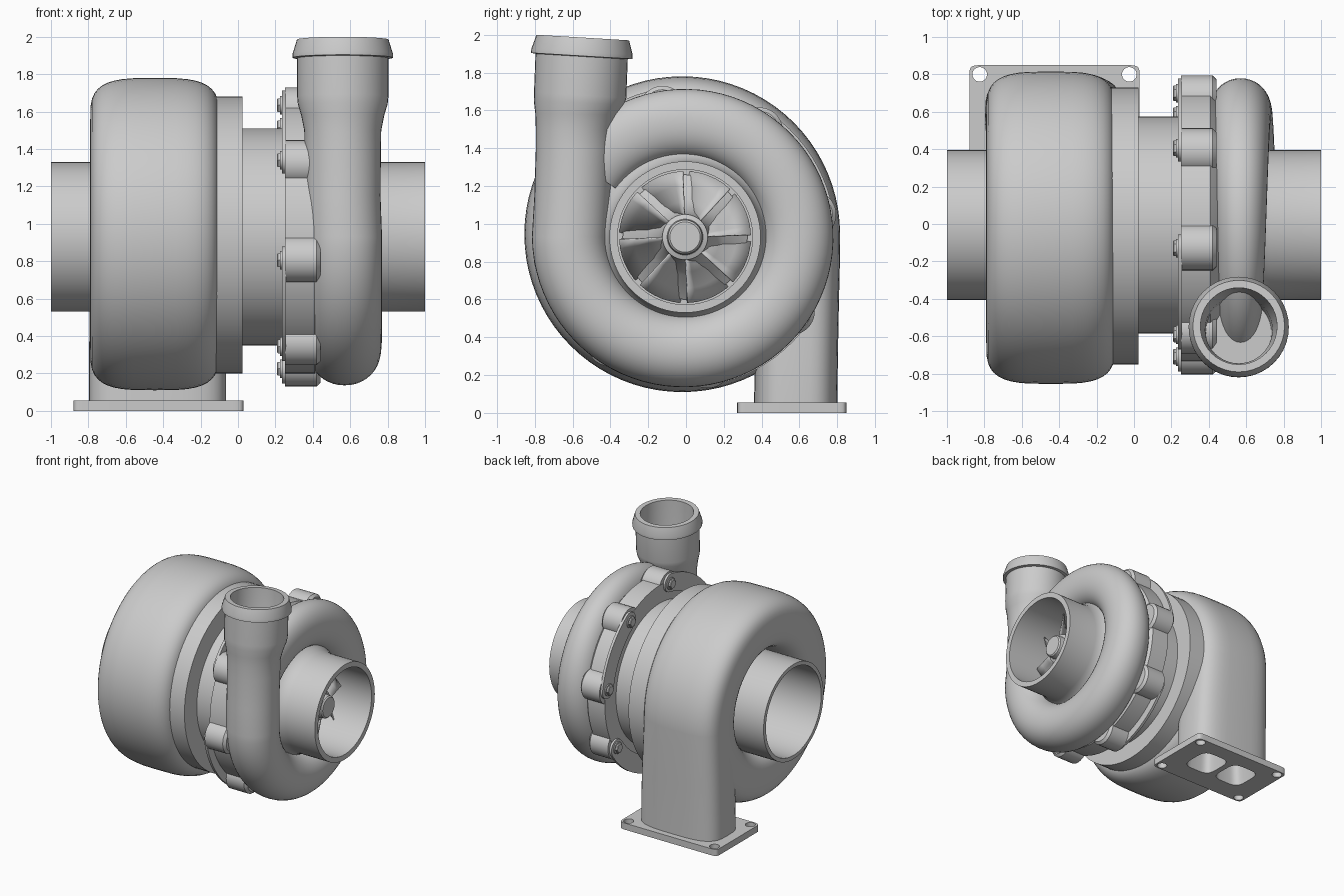
import bpy, bmesh
from math import sin, cos, pi, radians
from mathutils import Vector

if "Cube" in bpy.data.objects:
    bpy.data.objects.remove(bpy.data.objects["Cube"])

CY, CZ = -0.005, 0.93          # shaft axis


def finish(name, bm, angle=35):
    bmesh.ops.recalc_face_normals(bm, faces=bm.faces)
    me = bpy.data.meshes.new(name)
    bm.to_mesh(me)
    bm.free()
    me.shade_smooth()
    me.set_sharp_from_angle(angle=radians(angle))
    ob = bpy.data.objects.new(name, me)
    bpy.context.collection.objects.link(ob)
    return ob


def loft(name, rings, loop=False, angle=35):
    """Skin a list of equal-length point rings; cap the ends unless looped."""
    bm = bmesh.new()
    vs = [[bm.verts.new(p) for p in r] for r in rings]
    n = len(vs[0])
    for a, b in zip(vs, vs[1:] + (vs[:1] if loop else [])):
        for i in range(n):
            j = (i + 1) % n
            bm.faces.new((a[i], a[j], b[j], b[i]))
    if not loop:
        bm.faces.new(vs[0])
        bm.faces.new(vs[-1])
    return finish(name, bm, angle)


def lathe(name, prof, cy=CY, cz=CZ, seg=72):
    """Revolve (x, radius) points about the x direction."""
    return loft(name, [[(x, cy + r * cos(2 * pi * i / seg), cz + r * sin(2 * pi * i / seg))
                        for i in range(seg)] for x, r in prof])


def section(c, rad, a, b, n=2.0, seg=40):
    """Superellipse ring: half-width a along x, b along the vector rad."""
    out = []
    for i in range(seg):
        t = 2 * pi * i / seg
        u, v = cos(t), sin(t)
        u = abs(u) ** (2 / n) * (1 if u > 0 else -1)
        v = abs(v) ** (2 / n) * (1 if v > 0 else -1)
        out.append(Vector(c) + Vector((a * u, 0, 0)) + Vector(rad) * b * v)
    return out


def cut(target, cutter):
    m = target.modifiers.new("cut", 'BOOLEAN')
    m.operation, m.object, m.solver = 'DIFFERENCE', cutter, 'EXACT'
    bpy.context.view_layer.objects.active = target
    bpy.ops.object.modifier_apply(modifier=m.name)


# Turbine scroll: rounded box section swept round the axis
TY, TZ, TR = -0.02, 0.945, 0.615
rings = []
for k in range(80):
    t = 2 * pi * k / 80
    d = Vector((0, cos(t), sin(t)))
    rings.append(section(Vector((-0.445, TY, TZ)) + d * TR, d, 0.345, 0.22, 3.4))
loft("turbine_scroll", rings, loop=True)

# Inlet leg and foot flange
leg = loft("turbine_inlet_leg", [section((x, y, z), (0, 1, 0), a, 0.22, 3.4) for x, y, z, a in
           [(-0.43, 0.58, 0.03, 0.367), (-0.43, 0.582, 0.2, 0.367), (-0.434, 0.587, 0.5, 0.36),
            (-0.442, 0.594, 0.8, 0.348), (-0.445, TY + TR, TZ, 0.345)]])
flange = loft("foot_flange", [section((-0.425, 0.56, z), (0, 1, 0), 0.455, 0.29, 24, 64)
                              for z in (0, 0.055)])
cutters = []
for s in (-1, 1):
    port = loft("port_cutter", [section((-0.425 + s * o, 0.58, z), (0, 1, 0), w, d, 4)
                for z, o, w, d in [(-0.05, 0.155, 0.132, 0.14), (0.32, 0.14, 0.11, 0.12)]])
    cut(flange, port)
    cut(leg, port)
    cutters.append(port)
    for y in (0.32, 0.80):
        hole = loft("hole_cutter", [section((-0.425 + s * 0.4, y, z), (0, 1, 0), 0.039, 0.039, 2, 24)
                                    for z in (-0.1, 0.2)])
        cut(flange, hole)
        cutters.append(hole)
for c in cutters:
    bpy.data.objects.remove(c)
for ob in (leg, flange):
    ob.data.shade_smooth()
    ob.data.set_sharp_from_angle(angle=radians(35))

# Turbine outlet, back plate, bearing housing
lathe("turbine_outlet", [(-0.3, 0.4), (-1, 0.4), (-1, 0.368), (-0.36, 0.368)])
lathe("turbine_back_plate", [(-0.14, 0.74), (0.025, 0.74)], -0.01, 0.94)
lathe("bearing_housing", [(0.0, 0.58), (0.27, 0.58)])

# Compressor housing body with its inlet pipe
lathe("compressor_body", [(0.25, 0.73), (0.41, 0.73), (0.47, 0.66), (0.58, 0.49), (0.63, 0.435),
                          (0.68, 0.408), (0.73, 0.40), (1, 0.40), (1, 0.357), (0.44, 0.357)])

# Compressor scroll: grows round the axis, then rises into the hollow outlet
rings = []
for k in range(76):
    f = k / 75
    t = radians(145 - 325 * f)
    d = Vector((0, cos(t), sin(t)))
    a = 0.11 + 0.09 * min(1, f * 1.25) ** 0.8
    b = 0.175 + 0.025 * f
    rings.append(section(Vector((0.57, CY, CZ)) + d * (0.61 - 0.012 * sin(pi * f)), d, a, b, 2.1))
for y, z, r, tilt in [(-0.60, 1.15, 0.202, 0), (-0.59, 1.4, 0.204, 0), (-0.588, 1.5, 0.206, 0),
                      (-0.575, 1.58, 0.222, 0.02), (-0.565, 1.64, 0.24, 0.04),
                      (-0.56, 1.68, 0.244, 0.06), (-0.552, 1.885, 0.244, 0.06),
                      (-0.552, 1.888, 0.268, 0.06), (-0.55, 1.91, 0.268, 0.06),
                      (-0.546, 1.985, 0.245, 0.06), (-0.546, 1.985, 0.205, 0.06),
                      (-0.552, 1.68, 0.2, 0.05), (-0.565, 1.55, 0.18, 0.02), (-0.58, 1.4, 0.175, 0)]:
    rings.append(section((0.56, y, z), Vector((0, -1, tilt)), r, r))
loft("compressor_scroll", rings)


# Bolt bosses, hex bolts and clamp plates around the compressor rim
def rim(r, deg):
    return CY + r * cos(radians(deg)), CZ + r * sin(radians(deg))


for k in range(8):
    ang = 10 + 45 * k
    lathe("bolt_boss", [(0.252, 0.125), (0.42, 0.125), (0.44, 0.105)], *rim(0.685, ang), seg=28)
    lathe("bolt_washer", [(0.225, 0.05), (0.24, 0.05)], *rim(0.715, ang), seg=24)
    lathe("hex_bolt", [(0.208, 0.036), (0.213, 0.042), (0.24, 0.042)], *rim(0.715, ang), seg=6)
for k in range(4):
    a0, a1 = 10 + 90 * k, 55 + 90 * k
    R, w, outline = 0.72, 0.075, []
    outline += [rim(R + w, a0 + (a1 - a0) * i / 10) for i in range(10)]
    for e, start in ((a1, 0), (a0, 180)):
        y, z = rim(R, e)
        outline += [(y + w * cos(radians(e + start + 18 * i)), z + w * sin(radians(e + start + 18 * i)))
                    for i in range(10)]
        if e == a1:
            outline += [rim(R - w, a1 + (a0 - a1) * i / 10) for i in range(10)]
    loft("clamp_plate", [[(x, y, z) for y, z in outline] for x in (0.234, 0.256)])


# Bladed wheels: x0 is the blade nose, s the direction the nose points
def wheel(name, x0, s, depth, twist):
    lathe(name + "_hub", [(x0 - s * depth, 0.33), (x0 - s * depth * 0.7, 0.2), (x0 - s * depth * 0.4, 0.14),
                          (x0, 0.12), (x0 + s * 0.01, 0.095), (x0 + s * 0.06, 0.09),
                          (x0 + s * 0.07, 0.08)], seg=40)
    bm = bmesh.new()
    for k in range(8):
        grid = []
        for i in range(9):
            f = i / 8
            t = radians(2 + 45 * k) + twist * (f - 0.35 * f * f)
            x = x0 - s * depth * f
            grid.append([bm.verts.new((x - s * 0.02 * j, CY + r * cos(t), CZ + r * sin(t)))
                         for j, r in enumerate((0.1, 0.185, 0.27, 0.348))])
        for a, b in zip(grid, grid[1:]):
            for j in range(3):
                bm.faces.new((a[j], a[j + 1], b[j + 1], b[j]))
    ob = finish(name + "_blades", bm)
    m = ob.modifiers.new("thickness", 'SOLIDIFY')
    m.thickness, m.offset = 0.008, 0


wheel("compressor_wheel", 0.78, 1, 0.32, 1.1)
wheel("turbine_wheel", -0.6, -1, 0.22, -0.9)
